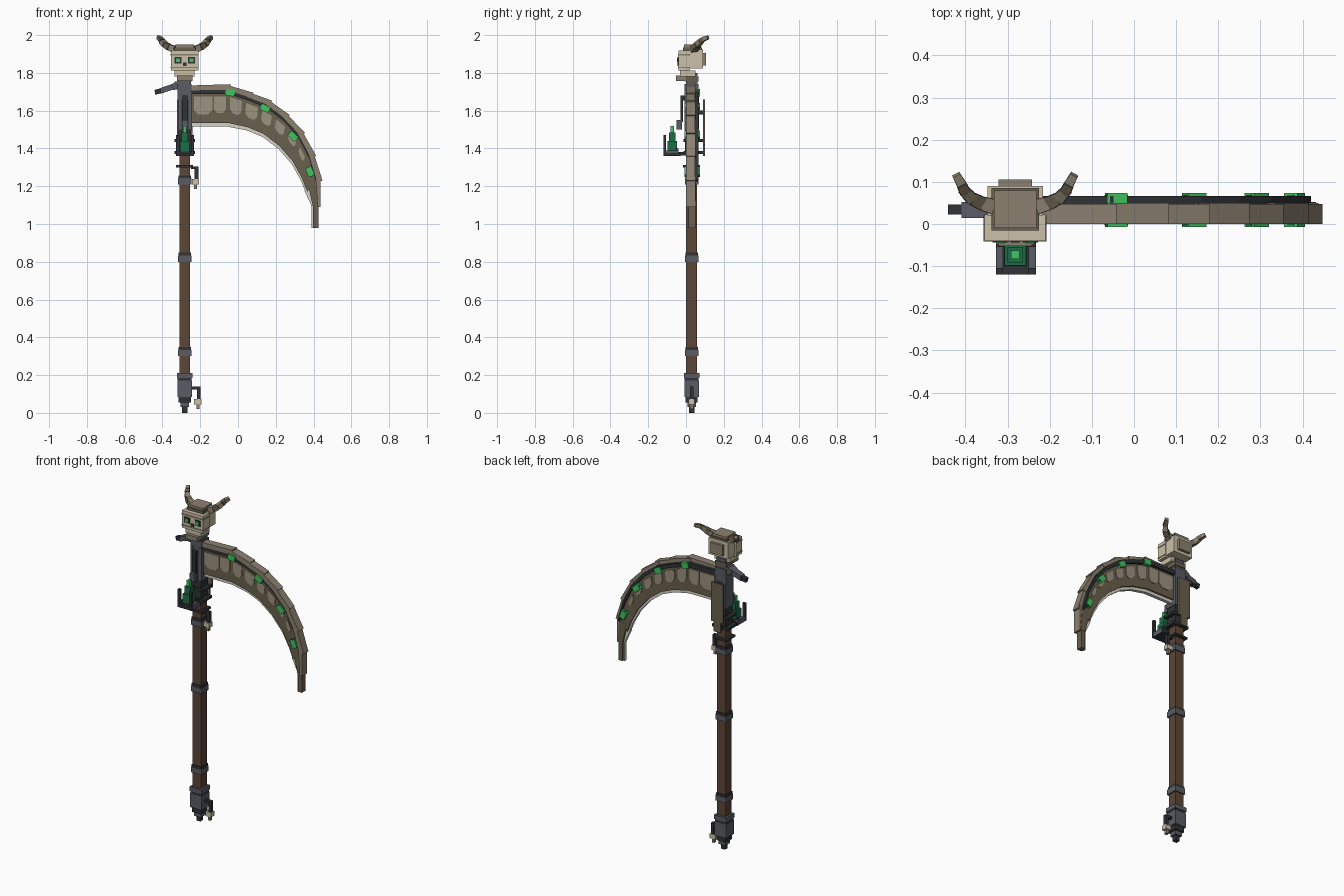
import bpy, bmesh, math
from mathutils import Vector


def material(name, r, g, b):
    m = bpy.data.materials.new(name)
    lin = [((c / 255 + 0.055) / 1.055) ** 2.4 for c in (r, g, b)]
    m.diffuse_color = (*lin, 1)
    return m


WOOD = material("brown wood", 92, 70, 55)
DARK = material("charcoal iron", 48, 50, 53)
STEEL = material("grey steel", 90, 92, 102)
TAN = material("tan bone", 140, 129, 112)
PATCH = material("light patch", 156, 146, 128)
OLIVE = material("olive bone", 106, 96, 77)
EDGE = material("pale edge", 212, 210, 200)
CREAM = material("cream bone", 203, 192, 168)
GREEN = material("bright green", 66, 196, 96)
GLASS = material("dark green", 28, 110, 70)


def mesh_object(name, verts, faces, mat):
    me = bpy.data.meshes.new(name)
    me.from_pydata([tuple(v) for v in verts], [], faces)
    bm = bmesh.new()
    bm.from_mesh(me)
    bmesh.ops.recalc_face_normals(bm, faces=bm.faces)
    bm.to_mesh(me)
    bm.free()
    me.materials.append(mat)
    ob = bpy.data.objects.new(name, me)
    bpy.context.collection.objects.link(ob)
    return ob


def prism(name, pts, y0, y1, mat):
    """Extrude an x-z outline from y0 to y1."""
    n = len(pts)
    verts = [(x, y, z) for y in (y0, y1) for x, z in pts]
    faces = [list(range(n)), list(range(n, 2 * n))]
    faces += [[i, (i + 1) % n, (i + 1) % n + n, i + n] for i in range(n)]
    return mesh_object(name, verts, faces, mat)


def box(name, x0, x1, y0, y1, z0, z1, mat):
    return prism(name, [(x0, z0), (x1, z0), (x1, z1), (x0, z1)], y0, y1, mat)


def beam(name, a, b, ra, rb, mat):
    """Square tapered bar between two points."""
    a, b = Vector(a), Vector(b)
    q = (b - a).to_track_quat('Z', 'Y')
    verts = [p + q @ Vector((sx * r, sy * r, 0)) for p, r in ((a, ra), (b, rb))
             for sx, sy in ((-1, -1), (1, -1), (1, 1), (-1, 1))]
    faces = [[0, 1, 2, 3], [4, 5, 6, 7]] + [[i, (i + 1) % 4, (i + 1) % 4 + 4, i + 4] for i in range(4)]
    return mesh_object(name, verts, faces, mat)


CX, CY = -0.282, 0.03


def ring(name, half, z0, z1, mat):
    return box(name, CX - half, CX + half, CY - half, CY + half, z0, z1, mat)


# Shaft with bands
ring("shaft", 0.029, 0.15, 1.70, WOOD)
for z in (0.30, 0.80, 1.21):
    ring("shaft_band", 0.036, z, z + 0.033, STEEL)
    ring("shaft_band_trim", 0.033, z + 0.033, z + 0.048, DARK)

# Pommel
ring("pommel_collar", 0.041, 0.185, 0.212, STEEL)
ring("pommel_groove", 0.037, 0.172, 0.185, DARK)
ring("pommel_body", 0.039, 0.085, 0.172, STEEL)
ring("pommel_step", 0.032, 0.055, 0.085, DARK)
ring("pommel_lower", 0.023, 0.03, 0.055, STEEL)
ring("pommel_tip", 0.014, 0.0, 0.03, DARK)

# Hanging charms with a bone bead
for z, x in ((0.125, -0.21), (1.29, -0.222)):
    box("charm_arm", -0.25, x + 0.012, 0.02, 0.04, z, z + 0.015, DARK)
    box("charm_link", x - 0.007, x + 0.012, 0.02, 0.04, z - 0.06, z, DARK)
    box("charm_bone", x - 0.022, x + 0.016, 0.014, 0.046, z - 0.08, z - 0.052, CREAM)
    box("charm_tooth", x - 0.01, x + 0.006, 0.02, 0.04, z - 0.105, z - 0.08, TAN)

# Upper collars and the plate behind the shaft
ring("upper_collar", 0.045, 1.30, 1.312, DARK)
for z in (1.37, 1.435):
    box("bracket", -0.337, -0.227, -0.012, 0.07, z, z + 0.016, DARK)
    box("bracket_arm", -0.297, -0.267, 0.06, 0.092, z, z + 0.016, DARK)
ring("upper_sleeve", 0.034, 1.385, 1.50, DARK)
box("back_plate", -0.322, -0.242, 0.09, 0.101, 1.42, 1.66, OLIVE)
box("back_plate_foot", -0.305, -0.259, 0.09, 0.101, 1.36, 1.42, OLIVE)
box("back_plate_spacer", -0.30, -0.265, 0.05, 0.092, 1.58, 1.60, DARK)

# Lantern
box("lantern_tray", -0.328, -0.233, -0.12, -0.03, 1.36, 1.377, DARK)
box("lantern_arm", -0.297, -0.267, -0.04, 0.01, 1.362, 1.38, DARK)
for x in (-0.328, -0.250):
    box("lantern_post", x, x + 0.017, -0.12, -0.105, 1.36, 1.47, DARK)
    box("lantern_rail", x, x + 0.017, -0.105, -0.04, 1.36, 1.39, STEEL)
    box("lantern_rear_post", x, x + 0.017, -0.055, -0.04, 1.36, 1.40, DARK)
for half, z0, z1, mat in ((0.027, 1.377, 1.385, DARK), (0.026, 1.385, 1.44, GLASS),
                          (0.018, 1.44, 1.485, GLASS), (0.010, 1.485, 1.52, GREEN)):
    box("bottle", CX - half, CX + half, -0.073 - half, -0.073 + half, z0, z1, mat)

# Blade socket and front hook
ring("socket_core", 0.034, 1.50, 1.69, DARK)
for x in (-0.318, -0.262):
    box("socket_rail", x, x + 0.018, -0.009, 0.068, 1.50, 1.70, STEEL)
ring("socket_cap", 0.037, 1.66, 1.74, STEEL)
box("hook_plate", -0.294, -0.268, -0.03, -0.016, 1.54, 1.67, DARK)
box("hook_top", -0.294, -0.268, -0.03, 0.0, 1.655, 1.68, DARK)
box("hook_foot", -0.296, -0.266, -0.05, -0.022, 1.50, 1.55, STEEL)

# Side spike
prism("spike_base", [(-0.25, 1.72), (-0.25, 1.76), (-0.33, 1.755), (-0.355, 1.735), (-0.34, 1.71)], 0.005, 0.06, STEEL)
prism("spike_middle", [(-0.335, 1.715), (-0.33, 1.748), (-0.41, 1.72), (-0.41, 1.69)], 0.014, 0.052, STEEL)
prism("spike_tip", [(-0.39, 1.695), (-0.385, 1.725), (-0.442, 1.71), (-0.438, 1.685)], 0.022, 0.046, DARK)

# Blade stations along the outer and inner curves
OUTER = [(-.25, 1.715), (-.053, 1.715), (.063, 1.675), (.159, 1.635), (.249, 1.565), (.328, 1.475), (.386, 1.36), (.42, 1.235)]
INNER = [(-.25, 1.515), (-.053, 1.515), (.048, 1.495), (.132, 1.46), (.217, 1.395), (.286, 1.315), (.333, 1.23), (.36, 1.165)]


def at(s, f):
    """Point on the blade at station s and depth f."""
    i = min(int(s), len(OUTER) - 2)
    t = s - i
    o = Vector(OUTER[i]).lerp(Vector(OUTER[i + 1]), t)
    n = Vector(INNER[i]).lerp(Vector(INNER[i + 1]), t)
    return tuple(o.lerp(n, f))


def ribbon(name, f0, f1, y0, y1, mat):
    s = range(len(OUTER))
    return prism(name, [at(i, f0) for i in s] + [at(i, f1) for i in reversed(s)], y0, y1, mat)


ribbon("blade_spine", 0.0, 0.13, 0.003, 0.066, DARK)
ribbon("blade_body", 0.10, 0.90, 0.013, 0.051, OLIVE)
ribbon("blade_cutting_edge", 0.88, 1.0, 0.022, 0.042, EDGE)

# Pale mottled patches on both blade faces
for s0, s1, f0, f1 in ((0.08, .58, .2, .68), (.62, .95, .2, .64), (1.1, 1.65, .2, .62), (1.85, 2.5, .22, .62),
                       (2.75, 3.3, .24, .6), (3.55, 4.1, .24, .56), (4.4, 4.9, .26, .5), (5.2, 5.7, .28, .48)):
    ds, df = (s1 - s0) * 0.25, (f1 - f0) * 0.25
    shape = [at(s0, f0), at(s1, f0), at(s1, f1 - df), at(s1 - ds, f1), at(s0 + ds, f1), at(s0, f1 - df)]
    for y in (0.009, 0.051):
        prism("blade_patch", shape, y, y + 0.004, PATCH)

# Overlapping spine plates, each lifting at its far end
path = [Vector(p) for p in OUTER] + [Vector((0.425, 1.09))]
for i, (a, b) in enumerate(zip(path, path[1:])):
    d = (b - a).normalized()
    n = Vector((-d.y, d.x))
    lift = 0.012 if i == 7 else 0.025
    a2, b2 = a - d * 0.015, b + d * (0.0 if i == 7 else 0.012)
    prism("spine_plate", [a2 - n * 0.008, a2 + n * 0.018, b2 + n * lift, b2 - n * 0.004], 0.0, 0.047 + 0.003 * (i % 2), TAN)

# Blade tip
prism("tip_upper", [(.372, 1.20), (.418, 1.25), (.432, 1.09), (.397, 1.09)], 0.012, 0.052, OLIVE)
prism("tip_upper_edge", [(.352, 1.175), (.38, 1.21), (.405, 1.09), (.392, 1.09)], 0.022, 0.042, EDGE)
box("tip_end", 0.398, 0.426, 0.014, 0.05, 0.98, 1.10, OLIVE)
box("tip_end_edge", 0.389, 0.399, 0.022, 0.042, 0.98, 1.10, EDGE)

# Green gems set through the spine
for x, z, ang in ((-.042, 1.695, -10), (.143, 1.613, -28), (.291, 1.465, -45), (.381, 1.277, -68)):
    c, s = math.cos(math.radians(ang)), math.sin(math.radians(ang))
    for h, k, y0, y1, mat in ((.024, .017, -.007, .073, GREEN), (.027, .008, -.003, .069, GLASS)):
        prism("spine_gem", [(x + c * u * h - s * v * k, z + s * u * h + c * v * k)
                            for u, v in ((-1, -1), (1, -1), (1, 1), (-1, 1))], y0, y1, mat)

# Skull
ring("neck", 0.031, 1.72, 1.80, STEEL)
ring("neck_trim", 0.037, 1.755, 1.78, OLIVE)
box("jaw", -0.322, -0.242, -0.052, 0.0, 1.757, 1.785, TAN)
box("teeth", -0.335, -0.229, -0.032, 0.05, 1.782, 1.812, CREAM)
box("skull_front", -0.355, -0.210, -0.04, 0.022, 1.812, 1.918, CREAM)
box("skull_back", -0.348, -0.216, 0.02, 0.09, 1.822, 1.925, CREAM)
box("skull_ridge", -0.338, -0.226, -0.015, 0.085, 1.915, 1.935, OLIVE)
box("skull_top", -0.332, -0.232, -0.01, 0.08, 1.935, 1.95, TAN)
box("skull_rear_bump", -0.322, -0.242, 0.085, 0.106, 1.84, 1.905, TAN)
box("cheek_line", -0.357, -0.208, -0.042, 0.02, 1.825, 1.832, TAN)
box("brow_line", -0.357, -0.208, -0.042, 0.02, 1.893, 1.900, TAN)
box("nose", CX - 0.010, CX + 0.010, -0.044, -0.038, 1.836, 1.854, DARK)
for s in (-1, 1):
    ex = CX + s * 0.036
    box("eye_socket", ex - 0.018, ex + 0.018, -0.044, -0.038, 1.85, 1.885, DARK)
    box("eye", ex - 0.010, ex + 0.010, -0.048, -0.042, 1.857, 1.877, GREEN)
    # Curved horn in banded segments
    pts = [(.055, .042, 1.925), (.082, .05, 1.935), (.105, .062, 1.95), (.12, .078, 1.968), (.128, .095, 1.98), (.14, .117, 1.988)]
    for i, (a, b) in enumerate(zip(pts, pts[1:])):
        r = 0.018 - 0.0016 * i
        beam("horn", (CX + s * a[0], *a[1:]), (CX + s * b[0], *b[1:]), r, r - 0.002, (TAN, OLIVE)[i % 2])
